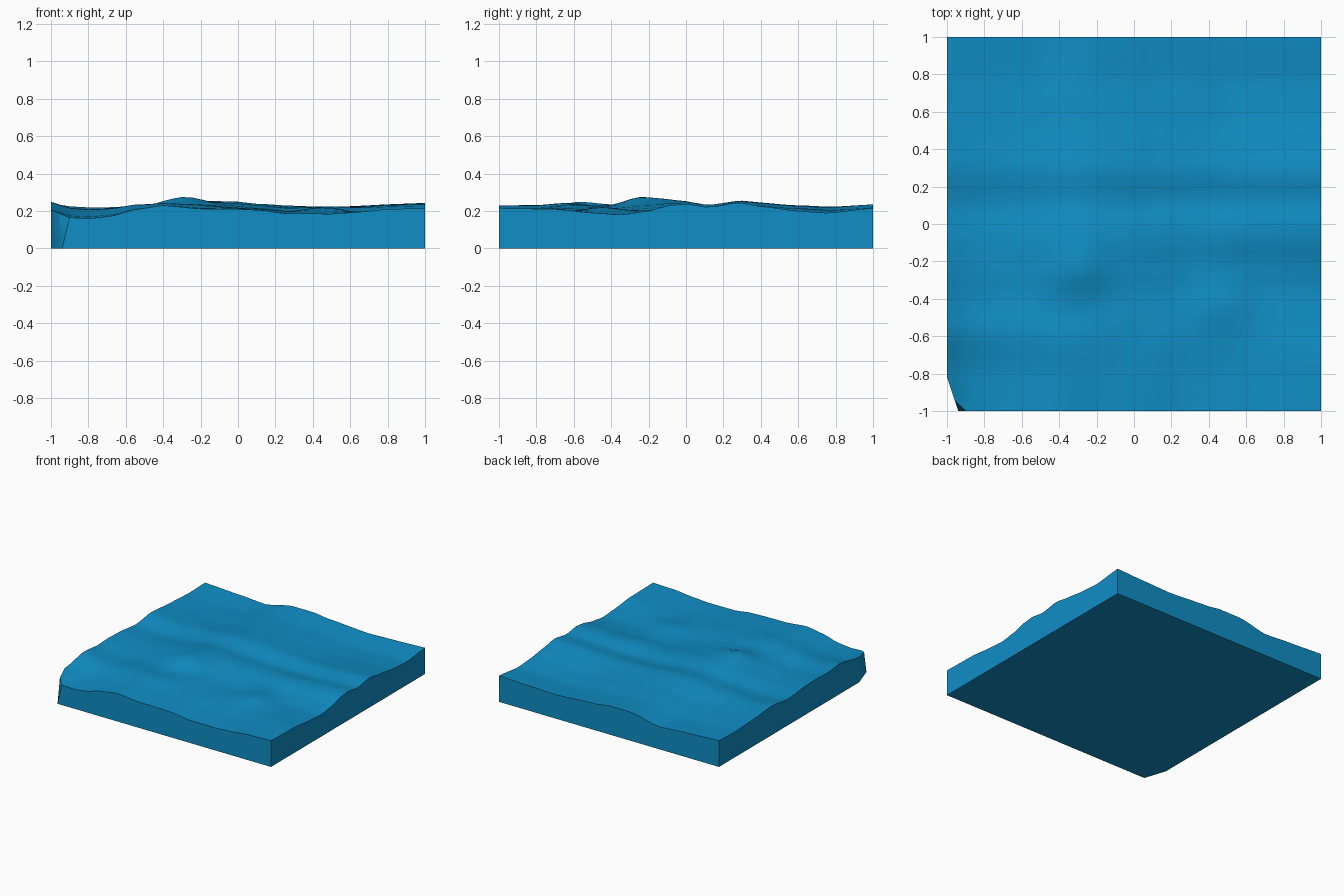
import bpy, bmesh, math
from mathutils import Vector

if "Cube" in bpy.data.objects:
    bpy.data.objects.remove(bpy.data.objects["Cube"])

# Height profiles along the four borders: (position, height)
FRONT = [(-1, .2), (-.9, .165), (-.8, .16), (-.68, .172), (-.55, .208), (-.4, .23), (-.2, .212),
         (0, .21), (.12, .205), (.25, .187), (.5, .185), (.65, .195), (.8, .21), (1, .215)]
BACK = [(-1, .215), (-.69, .2), (-.45, .185), (-.21, .235), (0, .235), (.1, .22),
        (.49, .197), (.75, .205), (1, .215)]
LEFT = [(-1, .2), (-.8, .21), (-.57, .25), (-.4, .235), (-.25, .24), (-.1, .235), (.1, .215),
        (.3, .24), (.57, .22), (.8, .21), (1, .215)]
RIGHT = [(-1, .215), (-.7, .21), (-.5, .19), (-.35, .18), (-.2, .2), (-.1, .228), (0, .238),
         (.12, .22), (.28, .245), (.4, .225), (.6, .2), (.75, .19), (1, .215)]

# Interior hills and dips: (x, y, width, height)
HILLS = [(-.28, -.24, .14, .04), (-.3, 0, .15, .01), (.48, -.42, .17, .045),
         (.5, -.08, .14, .015), (-.38, .75, .16, .015), (.26, .72, .16, .015),
         (0, -.62, .13, -.015), (-.36, -.5, .13, -.015), (.05, .15, .2, -.01)]


def profile(points, t):
    for (a, ha), (b, hb) in zip(points, points[1:]):
        if t <= b:
            f = (t - a) / (b - a)
            ease = f * f * (3 - 2 * f)
            return ha + (hb - ha) * (f + ease) / 2
    return points[-1][1]


def height(x, y):
    # Blend the four borders across the slab, then add the hills
    u, v = (x + 1) / 2, (y + 1) / 2
    fb = profile(FRONT, x) * (1 - v) + profile(BACK, x) * v
    lr = profile(LEFT, y) * (1 - u) + profile(RIGHT, y) * u
    corners = ((FRONT[0][1] * (1 - u) + FRONT[-1][1] * u) * (1 - v)
               + (BACK[0][1] * (1 - u) + BACK[-1][1] * u) * v)
    z = fb + lr - corners
    inside = min(1, 4 * min(u, 1 - u, v, 1 - v))
    for hx, hy, w, h in HILLS:
        z += inside * h * math.exp(-((x - hx) ** 2 + (y - hy) ** 2) / (w * w))
    return z


def slice_off(bm, point, normal):
    # Cut away everything on the normal side and cap the opening
    bmesh.ops.bisect_plane(bm, geom=bm.verts[:] + bm.edges[:] + bm.faces[:],
                           plane_co=point, plane_no=normal, clear_outer=True)
    bmesh.ops.holes_fill(bm, edges=[e for e in bm.edges if e.is_boundary], sides=0)


# Rolling top surface
bm = bmesh.new()
bmesh.ops.create_grid(bm, x_segments=40, y_segments=40, size=1)
for v in bm.verts:
    v.co.z = height(v.co.x, v.co.y)

# Straight walls and flat bottom
rim = [e for e in bm.edges if e.is_boundary]
walls = bmesh.ops.extrude_edge_only(bm, edges=rim)["geom"]
for v in walls:
    if isinstance(v, bmesh.types.BMVert):
        v.co.z = 0
bmesh.ops.holes_fill(bm, edges=[e for e in bm.edges if e.is_boundary], sides=0)

# Chipped front left corner
slice_off(bm, Vector((-1, -.82, 0)), Vector((-.18, -.06, 0)))
a, b, c = Vector((-.94, -1, 0)), Vector((-.9, -1, .165)), Vector((-.95, -.95, .19))
n = (b - a).cross(c - a)
if n.dot(Vector((-1, -1, 0))) < 0:
    n.negate()
slice_off(bm, a, n)
bmesh.ops.recalc_face_normals(bm, faces=bm.faces[:])

mesh = bpy.data.meshes.new("water_slab")
bm.to_mesh(mesh)
bm.free()
slab = bpy.data.objects.new("water_slab", mesh)
bpy.context.collection.objects.link(slab)

mat = bpy.data.materials.new("water_blue")
mat.diffuse_color = (.005, .27, .56, 1)
mat.use_nodes = True
mat.node_tree.nodes["Principled BSDF"].inputs["Base Color"].default_value = mat.diffuse_color
mesh.materials.append(mat)

bpy.context.view_layer.objects.active = slab
slab.select_set(True)
bpy.ops.object.shade_smooth_by_angle(angle=math.radians(35))
